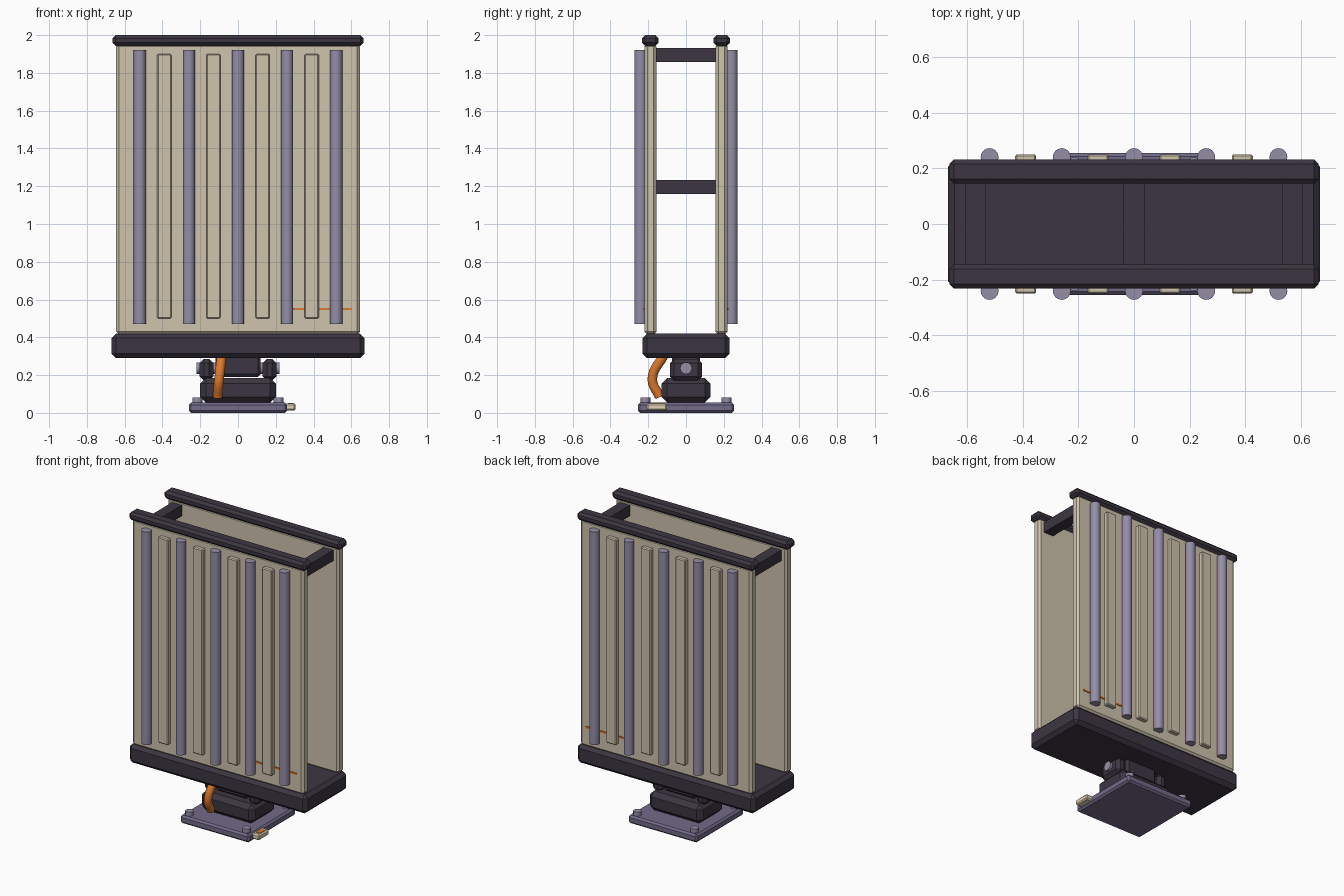
import bpy
from mathutils import Vector

cube = bpy.data.objects.get("Cube")
if cube:
    bpy.data.objects.remove(cube, do_unlink=True)


def material(name, rgb):
    m = bpy.data.materials.new(name)
    m.use_nodes = True
    m.diffuse_color = (*rgb, 1)
    m.node_tree.nodes["Principled BSDF"].inputs["Base Color"].default_value = (*rgb, 1)
    return m


BEIGE = material("warm beige", (0.62, 0.55, 0.42))
CREAM = material("pale cream", (0.76, 0.66, 0.48))
DARK = material("dark plum grey", (0.045, 0.036, 0.054))
LILAC = material("lilac metal", (0.30, 0.27, 0.39))
SLATE = material("slate violet", (0.17, 0.145, 0.25))
ORANGE = material("orange", (0.73, 0.19, 0.025))


def finish(name, mat, bevel=0):
    ob = bpy.context.object
    ob.name = name
    ob.data.materials.append(mat)
    if bevel:
        mod = ob.modifiers.new("Chamfer", "BEVEL")
        mod.width = bevel
        mod.segments = 1
        mod.limit_method = "ANGLE"
    return ob


def box(name, mat, low, high, bevel=0):
    """Chamfered box between two corners."""
    low, high = Vector(low), Vector(high)
    bpy.ops.mesh.primitive_cube_add(size=1, location=(low + high) / 2)
    bpy.context.object.scale = high - low
    bpy.ops.object.transform_apply(location=False, rotation=False, scale=True)
    return finish(name, mat, bevel)


def cylinder(name, mat, radius, length, centre, along_x=False, sides=24):
    bpy.ops.mesh.primitive_cylinder_add(
        vertices=sides, radius=radius, depth=length, location=centre,
        rotation=(0, 1.5708 if along_x else 0, 0))
    ob = finish(name, mat)
    bpy.ops.object.shade_smooth_by_angle(angle=0.7)
    return ob


# Mounting plate with corner bolts
box("mounting_plate", SLATE, (-0.26, -0.255, 0), (0.26, 0.255, 0.055), 0.012)
for x in (-0.215, 0.215):
    for y in (-0.215, 0.215):
        cylinder("plate_bolt", LILAC, 0.026, 0.03, (x, y, 0.067), sides=12)

# Plug on the edge of the plate
box("plug_body", CREAM, (0.25, -0.21, 0.012), (0.305, -0.10, 0.05), 0.008)
box("plug_contact", ORANGE, (0.265, -0.185, 0.045), (0.295, -0.125, 0.053))

# Hinge: foot block, two ears, centre knuckle and pin
box("hinge_foot", DARK, (-0.2, -0.13, 0.055), (0.2, 0.13, 0.185), 0.03)
for side in (-1, 1):
    x = side * 0.167
    box("hinge_ear", DARK, (x - 0.036, -0.085, 0.17), (x + 0.036, 0.085, 0.285), 0.022)
box("hinge_knuckle", DARK, (-0.12, -0.075, 0.19), (0.12, 0.075, 0.31), 0.015)
cylinder("hinge_pin", LILAC, 0.031, 0.44, (0, 0, 0.237), along_x=True)

# Bent cable from the tray to the foot
curve = bpy.data.curves.new("cable", "CURVE")
curve.dimensions = "3D"
curve.bevel_depth = 0.026
curve.bevel_resolution = 4
curve.use_fill_caps = True
spline = curve.splines.new("BEZIER")
path = [(-0.085, -0.115, 0.31), (-0.1, -0.178, 0.18), (-0.108, -0.14, 0.085)]
spline.bezier_points.add(len(path) - 1)
for point, co in zip(spline.bezier_points, path):
    point.co = co
    point.handle_left_type = point.handle_right_type = "AUTO"
cable = bpy.data.objects.new("cable", curve)
bpy.context.collection.objects.link(cable)
curve.materials.append(ORANGE)

# Lower tray
box("tray", DARK, (-0.67, -0.23, 0.29), (0.67, 0.23, 0.42), 0.024)

# Front and back panel assemblies
for side in (-1, 1):
    face = "front" if side < 0 else "back"

    def slab(name, mat, x0, x1, y0, y1, z0, z1, bevel=0):
        ya, yb = sorted((side * y0, side * y1))
        return box(f"{face}_{name}", mat, (x0, ya, z0), (x1, yb, z1), bevel)

    slab("panel", BEIGE, -0.645, 0.645, 0.157, 0.22, 0.415, 1.955, 0.015)
    slab("top_rail", DARK, -0.665, 0.665, 0.145, 0.233, 1.943, 2.0, 0.017)
    for x in (-0.39, -0.13, 0.13, 0.39):
        slab("slat", BEIGE, x - 0.038, x + 0.038, 0.215, 0.25, 0.5, 1.9, 0.006)
    for i in range(5):
        cylinder(f"{face}_rod", LILAC, 0.032, 1.45,
                 ((i - 2) * 0.26, side * 0.241, 1.195))
    slab("orange_stripe", ORANGE, 0.26, 0.6, 0.218, 0.225, 0.544, 0.556)

# Cross braces between the panels
for x, z in ((-0.57, 1.895), (0.57, 1.895), (0, 1.195)):
    box("cross_brace", DARK, (x - 0.037, -0.165, z - 0.037), (x + 0.037, 0.165, z + 0.037))
